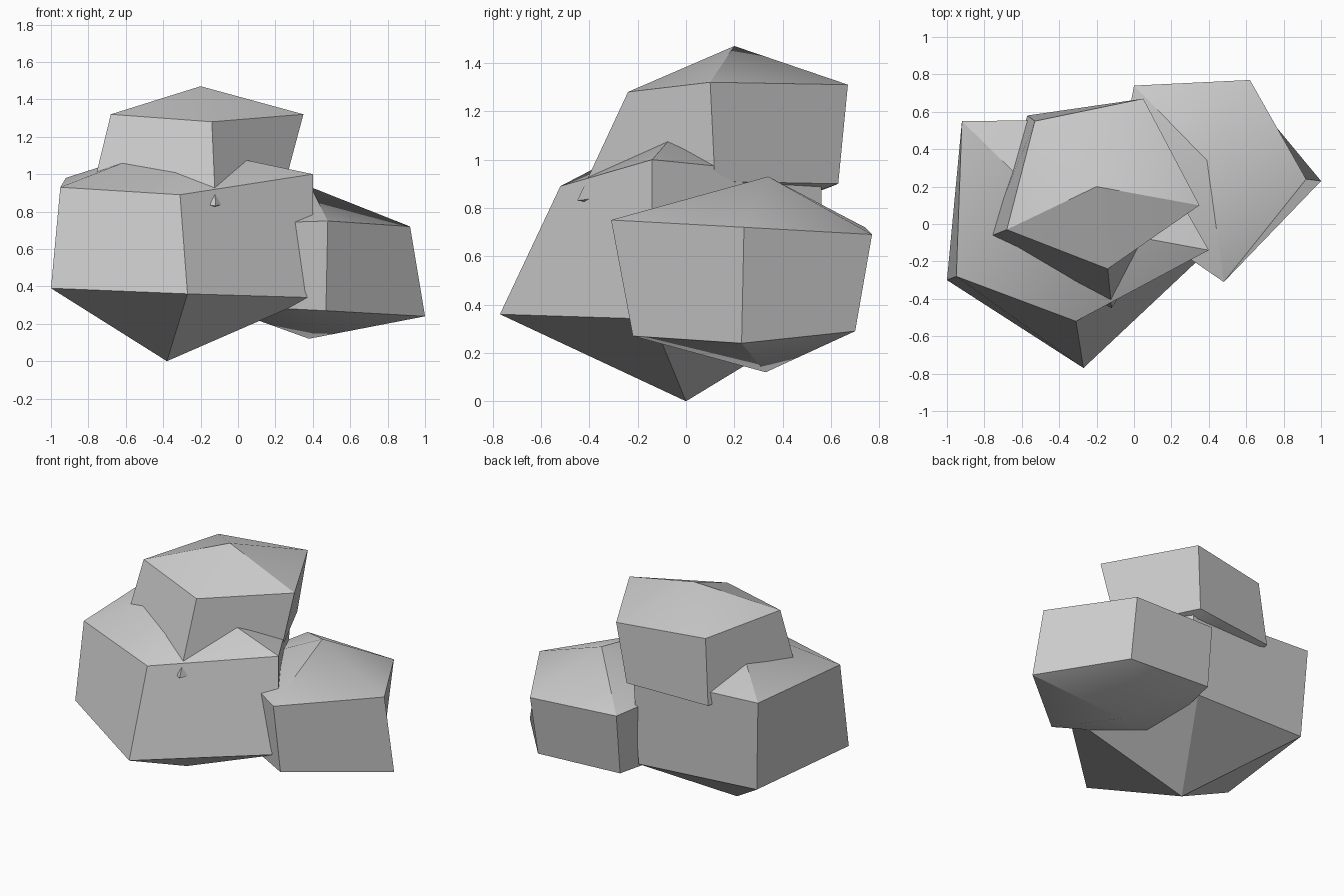
import bpy, bmesh

if "Cube" in bpy.data.objects:
    bpy.data.objects.remove(bpy.data.objects["Cube"], do_unlink=True)

# Single stone colour
stone = bpy.data.materials.new("stone_grey")
stone.use_nodes = True
GREY = (0.6, 0.6, 0.6, 1)
stone.diffuse_color = GREY
stone.node_tree.nodes["Principled BSDF"].inputs["Base Color"].default_value = GREY


def boulder(name, top, upper, lower, bottom):
    """Five-sided stone: two rings of corners closed by a fan at each end."""
    bm = bmesh.new()
    t, b = bm.verts.new(top), bm.verts.new(bottom)
    up = [bm.verts.new(p) for p in upper]
    lo = [bm.verts.new(p) for p in lower]
    n = len(up)
    for i in range(n):
        j = (i + 1) % n
        bm.faces.new((t, up[i], up[j]))
        bm.faces.new((up[i], lo[i], lo[j], up[j]))
        bm.faces.new((b, lo[j], lo[i]))
    bmesh.ops.recalc_face_normals(bm, faces=bm.faces)
    mesh = bpy.data.meshes.new(name)
    bm.to_mesh(mesh)
    bm.free()
    mesh.materials.append(stone)
    obj = bpy.data.objects.new(name, mesh)
    bpy.context.collection.objects.link(obj)
    bpy.ops.object.select_all(action="DESELECT")
    obj.select_set(True)
    bpy.context.view_layer.objects.active = obj
    bpy.ops.object.shade_smooth_by_angle()


# Large front boulder
boulder("large_boulder", (-.36, 0, 1.16),
        [(-.95, -.28, .93), (-.31, -.52, .89), (.4, -.14, 1), (0, .56, .93), (-.92, .55, .98)],
        [(-1, -.3, .39), (-.27, -.77, .36), (.4, -.14, .34), (-.04, .56, .34), (-.89, .52, .38)],
        (-.38, 0, 0))

# Side boulder
boulder("side_boulder", (.39, .34, .93),
        [(.48, -.31, .75), (.92, .24, .72), (.62, .77, .69), (0, .74, .72), (-.12, .1, .73)],
        [(.47, -.22, .27), (1, .23, .24), (.61, .7, .29), (0, .7, .32), (-.12, .08, .3)],
        (.38, .33, .12))

# Boulder resting on top
boulder("top_boulder", (-.2, .2, 1.47),
        [(-.68, -.03, 1.32), (-.14, -.24, 1.28), (.35, .1, 1.32), (.05, .67, 1.31), (-.53, .55, 1.31)],
        [(-.78, -.07, .91), (-.12, -.45, .83), (.24, .12, .91), (0, .63, .9), (-.57, .58, .88)],
        (-.2, .2, .75))
